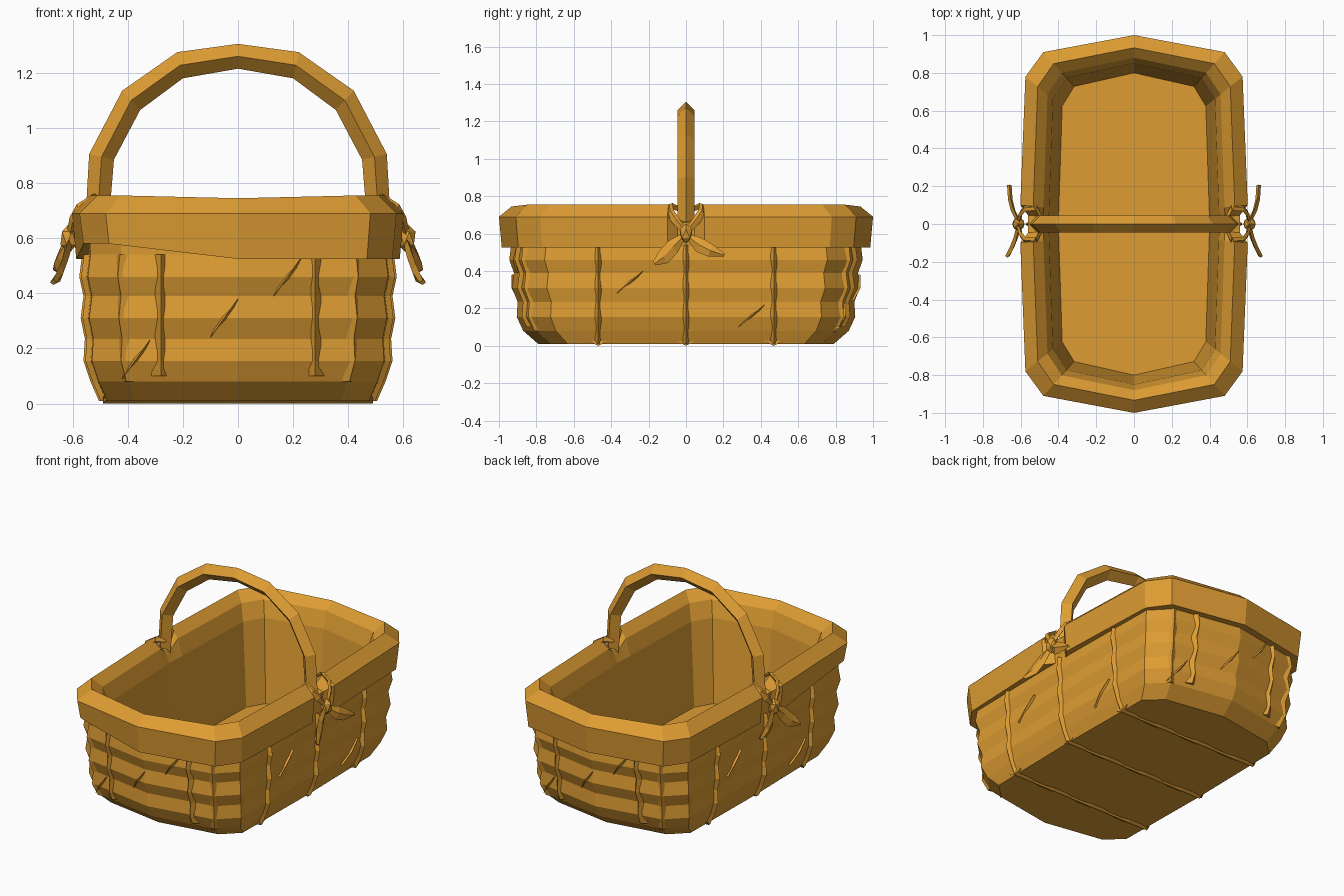
import bpy, bmesh
from mathutils import Vector as V

cube = bpy.data.objects.get("Cube")
if cube:
    bpy.data.objects.remove(cube)

# Single wicker colour
wicker = bpy.data.materials.new("wicker_tan")
wicker.use_nodes = True
colour = (0.73, 0.335, 0.033, 1)
wicker.diffuse_color = colour
wicker.node_tree.nodes["Principled BSDF"].inputs["Base Color"].default_value = colour


def finish(name, bm):
    bmesh.ops.recalc_face_normals(bm, faces=bm.faces)
    mesh = bpy.data.meshes.new(name)
    bm.to_mesh(mesh)
    bm.free()
    mesh.materials.append(wicker)
    obj = bpy.data.objects.new(name, mesh)
    bpy.context.collection.objects.link(obj)
    return obj


def loft(name, rings, cap_start=True, cap_end=True):
    """Skin a list of equal-length vertex rings."""
    bm = bmesh.new()
    loops = [[bm.verts.new(p) for p in ring] for ring in rings]
    n = len(loops[0])
    for a, b in zip(loops, loops[1:]):
        for i in range(n):
            j = (i + 1) % n
            bm.faces.new((a[i], a[j], b[j], b[i]))
    if cap_start:
        bm.faces.new(loops[0][::-1])
    if cap_end:
        bm.faces.new(loops[-1])
    return finish(name, bm)


def mirror_quarter(quarter):
    """Turn a first-quadrant outline (from +y round to +x) into a full loop."""
    half = quarter + [(x, -y) for x, y in reversed(quarter) if y > 0]
    return half + [(-x, y) for x, y in reversed(half) if x > 0]


def strip(name, points, side, out, widths, height=0.02):
    """Tapering ridge with a triangular section, sunk slightly into a surface."""
    side, out = V(side), V(out)
    rings = []
    for p, w in zip(points, widths):
        p = V(p)
        rings.append([p - side * w - out * 0.015, p + out * height,
                      p + side * w - out * 0.015])
    return loft(name, rings)


# Woven body: bands zigzag in and out
levels = [0.01, 0.08, 0.155, 0.235, 0.31, 0.39, 0.46, 0.54, 0.62]
half_x = [0.475, 0.505, 0.53, 0.525, 0.54, 0.53, 0.545, 0.535, 0.54]
half_y = [0.79, 0.87, 0.905, 0.90, 0.93, 0.92, 0.945, 0.935, 0.94]
outline = mirror_quarter([(0, 1), (0.79, 0.92), (1, 0.8), (1.02, 0)])
loft("woven_body",
     [[(x * a, y * b, z) for x, y in outline]
      for z, a, b in zip(levels, half_x, half_y)], cap_end=False)


def sample(values, z):
    for i in range(len(levels) - 1):
        if z <= levels[i + 1]:
            t = (z - levels[i]) / (levels[i + 1] - levels[i])
            return values[i] + t * (values[i + 1] - values[i])
    return values[-1]


def on_side(y, z, s):
    a, b = sample(half_x, z), sample(half_y, z)
    return (s * a * (1.02 - 0.025 * abs(y) / b), y, z)


def on_end(x, z, s):
    a, b = sample(half_x, z), sample(half_y, z)
    return (x, s * b * (1 - 0.1 * abs(x) / a), z)


# Rim band flowing into the inner basin; the band is pinched at the handle
corners = [(0, 1), (0.48, 0.91), (0.575, 0.78), (0.602, 0.1)]
pinched = mirror_quarter(corners + [(0.56, 0.045)])
plain = mirror_quarter(corners + [(0.604, 0.045)])


def rim_ring(inset, z, loop, dip=0.0):
    ring = []
    for x, y in loop:
        h = z - (dip if abs(y) < 0.08 else 0)
        if z < 0.56 and x < -0.3 and y < -0.7:
            h += 0.055
        if z > 0.74 and x == 0:
            h -= 0.01
        ring.append((x * (1 - inset / 0.59), y * (1 - inset), h))
    return ring


loft("rim_and_basin", [
    rim_ring(0.075, 0.53, pinched),
    rim_ring(0.015, 0.525, pinched),
    rim_ring(0, 0.69, pinched, 0.03),
    rim_ring(0.067, 0.755, pinched, 0.075),
    rim_ring(0.12, 0.70, plain, 0.03),
    rim_ring(0.15, 0.60, plain),
    rim_ring(0.20, 0.09, plain)], cap_start=False)

# Arched handle with a diamond section
outer = [(0.555, 0.64), (0.54, 0.905), (0.42, 1.135), (0.22, 1.275), (0, 1.305)]
inner = [(0.47, 0.64), (0.45, 0.885), (0.355, 1.065), (0.20, 1.18), (0, 1.215)]
arch = list(zip(outer, inner))
arch += [((-o[0], o[1]), (-i[0], i[1])) for o, i in reversed(arch[:-1])]
rings = []
for o, i in arch:
    mx, mz = (o[0] + i[0]) / 2, (o[1] + i[1]) / 2
    rings.append([(o[0], 0, o[1]), (mx, 0.045, mz), (i[0], 0, i[1]), (mx, -0.045, mz)])
loft("handle", rings)

# Upright stakes and underside runners
wave = [0.03, 0.018] * 4
for k, y in enumerate((-0.47, 0, 0.47)):
    for s in (-1, 1):
        strip(f"side_stake_{k}_{s}", [on_side(y, z, s) for z in levels[:8]],
              (0, 1, 0), (s, 0, 0), wave)
    strip(f"base_runner_{k}", [(-0.49 + 0.14 * i, y, 0.01) for i in range(8)],
          (0, 1, 0), (0, 0, -1), [0.02, 0.05] * 4, 0.01)
for x in (-0.28, 0.28):
    for s in (-1, 1):
        strip(f"end_stake_{x}_{s}", [on_end(x, z, s) for z in [0.1] + levels[2:8]],
              (1, 0, 0), (0, s, 0), [0.045] + wave[1:7])

# Corner stakes
for sx in (-1, 1):
    for sy in (-1, 1):
        pts = [(sx * a * 0.79, sy * b * 0.92, z)
               for z, a, b in zip(levels[1:8], half_x[1:], half_y[1:])]
        strip(f"corner_stake_{sx}_{sy}", pts, (0.88 * sx, -0.47 * sy, 0),
              (0.47 * sx, 0.88 * sy, 0), wave[:7], 0.012)

# Loose slivers of weave
taper = (0.002, 0.016, 0.002)
for s in (-1, 1):
    for x, z in ((-0.37, 0.16), (-0.05, 0.31), (0.18, 0.46)):
        strip(f"end_sliver_{x}_{s}",
              [on_end(-s * (x + t * 0.05), z + t * 0.07, s) for t in (-1, 0, 1)],
              (0.8 * s, 0, 0.6), (0, s, 0), taper, 0.012)
    for y, z in ((-0.3, 0.34), (0.35, 0.16)):
        strip(f"side_sliver_{y}_{s}",
              [on_side(s * (y + t * 0.07), z + t * 0.06, s) for t in (-1, 0, 1)],
              (0, -0.65 * s, 0.75), (s, 0, 0), taper, 0.012)


def ribbon(name, points, widths, side, thick):
    """Flat diamond-section band along a path."""
    side, thick = V(side), V(thick)
    return loft(name, [[V(p) - side * w, V(p) + thick, V(p) + side * w, V(p) - thick]
                       for p, w in zip(points, widths)])


# Bows tied over the rim on both sides
for s, label in ((1, "left"), (-1, "right")):
    bm = bmesh.new()
    bmesh.ops.create_icosphere(bm, subdivisions=1, radius=0.045)
    for v in bm.verts:
        v.co = V((s * 0.612 + v.co.x * 0.8, v.co.y * 0.85, 0.6 + v.co.z * 1.2))
    finish(f"{label}_bow_knot", bm)
    ribbon(f"{label}_bow_front_tail",
           [(s * 0.61, -0.01, 0.59), (s * 0.625, -0.07, 0.53),
            (s * 0.645, -0.12, 0.475), (s * 0.67, -0.17, 0.44)],
           (0.015, 0.04, 0.04, 0.012), (0, -0.6, 0.8), (s * 0.012, 0, 0))
    ribbon(f"{label}_bow_back_tail",
           [(s * 0.61, 0.01, 0.585), (s * 0.64, 0.07, 0.54),
            (s * 0.655, 0.13, 0.51), (s * 0.66, 0.205, 0.485)],
           (0.015, 0.04, 0.035, 0.008), (0, 0.4, 0.9), (s * 0.012, 0, 0))
    for t, end in ((-1, "front"), (1, "back")):
        ribbon(f"{label}_bow_{end}_wrap",
               [(s * 0.61, t * 0.015, 0.62), (s * 0.60, t * 0.055, 0.67),
                (s * 0.575, t * 0.085, 0.715), (s * 0.52, t * 0.09, 0.75),
                (s * 0.49, t * 0.03, 0.73)],
               (0.015, 0.022, 0.022, 0.022, 0.015), (0, 0.8, -0.6 * t), (s * 0.01, 0, 0.008))
